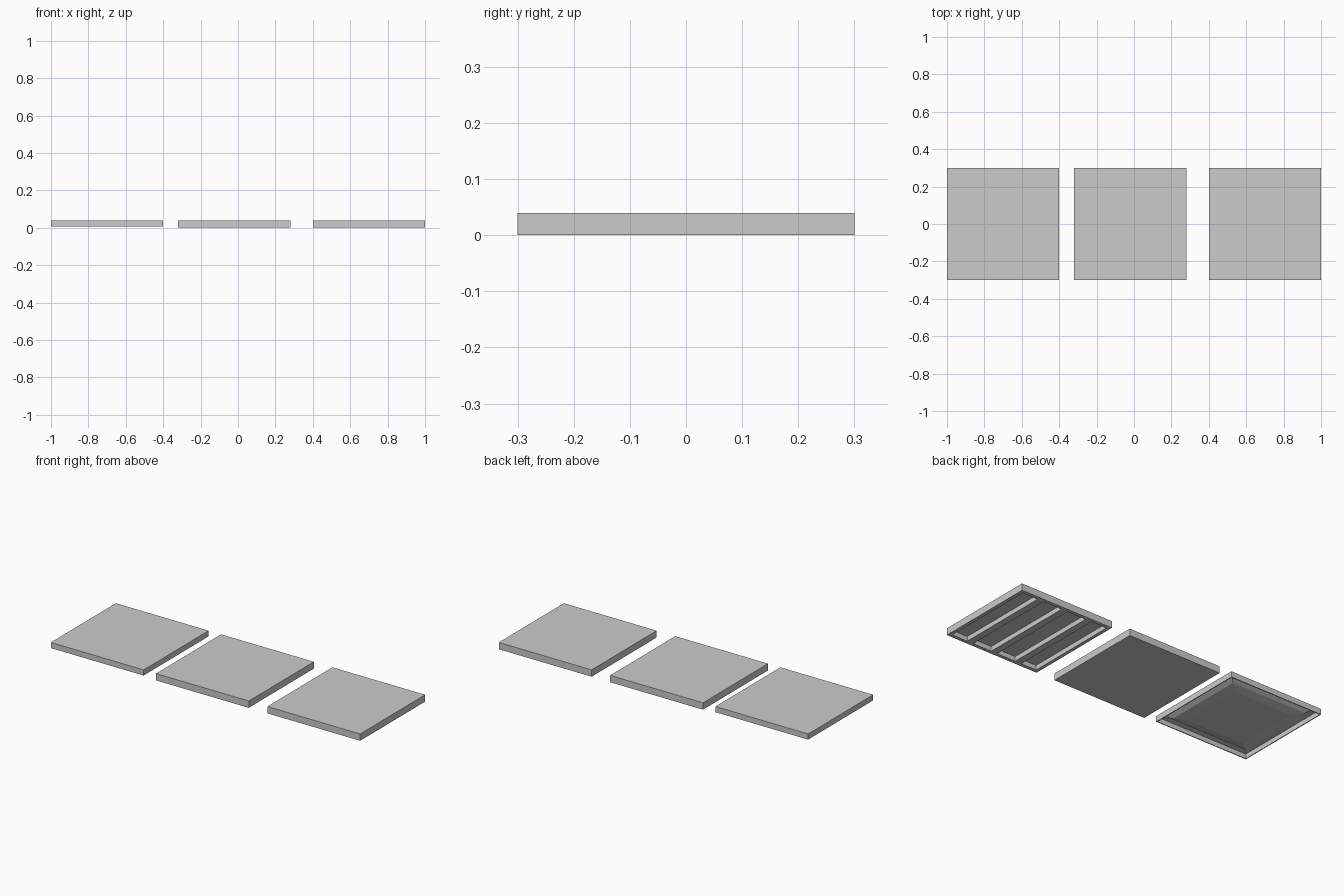
import bpy, bmesh

if "Cube" in bpy.data.objects:
    bpy.data.objects.remove(bpy.data.objects["Cube"])

TOP = 0.04


def box(name, x0, x1, y0, y1, z0, z1):
    bpy.ops.mesh.primitive_cube_add(size=1, location=((x0 + x1) / 2, (y0 + y1) / 2, (z0 + z1) / 2))
    ob = bpy.context.object
    ob.name = name
    ob.scale = (x1 - x0, y1 - y0, z1 - z0)
    bpy.ops.object.transform_apply(location=False, rotation=False, scale=True)
    return ob


def carve(target, cutter):
    mod = target.modifiers.new("recess", 'BOOLEAN')
    mod.operation = 'DIFFERENCE'
    mod.solver = 'EXACT'
    mod.object = cutter
    bpy.context.view_layer.objects.active = target
    bpy.ops.object.modifier_apply(modifier=mod.name)
    bpy.data.objects.remove(cutter)


def nested_squares(name, cx, rings):
    """Closed solid lofted through square rings given as (half width, height)."""
    bm = bmesh.new()
    loops = [[bm.verts.new((cx + sx * h, sy * h, z))
              for sx, sy in ((-1, -1), (1, -1), (1, 1), (-1, 1))] for h, z in rings]
    for a, b in zip(loops, loops[1:]):
        for i in range(4):
            j = (i + 1) % 4
            bm.faces.new((a[i], a[j], b[j], b[i]))
    bm.faces.new(loops[0])
    bm.faces.new(loops[-1])
    bmesh.ops.recalc_face_normals(bm, faces=bm.faces)
    me = bpy.data.meshes.new(name)
    bm.to_mesh(me)
    bm.free()
    ob = bpy.data.objects.new(name, me)
    bpy.context.collection.objects.link(ob)
    return ob


# Plain solid tile in the middle
box("solid_floor_tile", -0.32, 0.28, -0.3, 0.3, 0, TOP)

# Ribbed tile: slots cut from below leave a frame and three ribs along y
ribbed = box("ribbed_floor_tile", 0.4, 1.0, -0.3, 0.3, 0, TOP)
for i, (x0, x1) in enumerate(((0.42, 0.52), (0.56, 0.68), (0.72, 0.84), (0.88, 0.98))):
    carve(ribbed, box("slot_cutter", x0, x1, -0.28, 0.28, -0.02, 0.027))

# Pan tile: thin skirt, recessed underside and stepped raised centre
nested_squares("pan_floor_tile", -0.7, (
    (0.3, TOP), (0.3, 0.007), (0.295, 0.007), (0.295, 0.034),
    (0.265, 0.034), (0.24, 0.02), (0.19, 0.01)))
